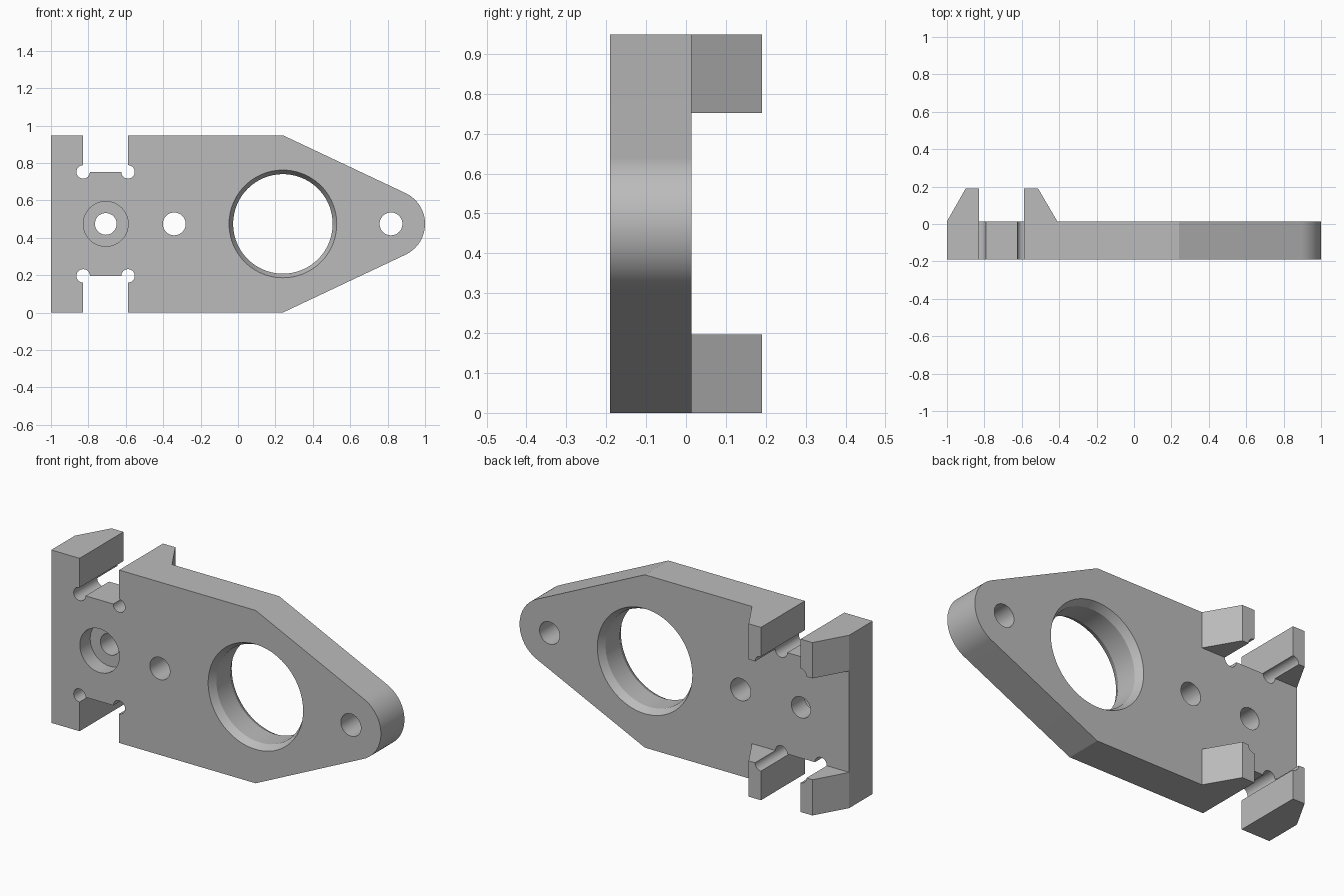
import bpy, bmesh, math

if "Cube" in bpy.data.objects:
    bpy.data.objects.remove(bpy.data.objects["Cube"], do_unlink=True)

FRONT, FACE, BACK = -0.19, 0.014, 0.19   # plate front, plate rear, lug rear
HEIGHT = 0.948
MID = HEIGHT / 2
SLOT_L, SLOT_R, SLOT_D = -0.828, -0.588, 0.196

grey = bpy.data.materials.new("plain grey")
grey.use_nodes = True
colour = (0.5, 0.5, 0.5, 1)
grey.diffuse_color = colour
grey.node_tree.nodes["Principled BSDF"].inputs["Base Color"].default_value = colour


def finish(name, bm):
    bmesh.ops.recalc_face_normals(bm, faces=bm.faces)
    mesh = bpy.data.meshes.new(name)
    bm.to_mesh(mesh)
    bm.free()
    mesh.materials.append(grey)
    ob = bpy.data.objects.new(name, mesh)
    bpy.context.collection.objects.link(ob)
    return ob


def prism(name, points, offset):
    """Extrude a closed outline of 3D points along an offset."""
    bm = bmesh.new()
    face = bm.faces.new([bm.verts.new(p) for p in points])
    out = bmesh.ops.extrude_face_region(bm, geom=[face])
    moved = [v for v in out["geom"] if isinstance(v, bmesh.types.BMVert)]
    bmesh.ops.translate(bm, verts=moved, vec=offset)
    return finish(name, bm)


def turned(name, x, z, profile, sides=48):
    """Solid of revolution about a y axis, from (radius, y) pairs."""
    bm = bmesh.new()
    rings = []
    for r, y in profile:
        angles = [math.tau * i / sides for i in range(sides)]
        rings.append([bm.verts.new((x + r * math.cos(a), y, z + r * math.sin(a)))
                      for a in angles])
    for a, b in zip(rings, rings[1:]):
        for i in range(sides):
            j = (i + 1) % sides
            bm.faces.new((a[i], a[j], b[j], b[i]))
    bm.faces.new(rings[0])
    bm.faces.new(rings[-1])
    return finish(name, bm)


def combine(target, tool, operation):
    mod = target.modifiers.new(tool.name, "BOOLEAN")
    mod.operation, mod.object, mod.solver = operation, tool, "EXACT"
    bpy.context.view_layer.objects.active = target
    bpy.ops.object.modifier_apply(modifier=mod.name)
    bpy.data.objects.remove(tool, do_unlink=True)


# Plate with tapered sides and a rounded nose
nose_x, nose_r, shoulder = 0.818, 0.182, 0.24
dx, dz = nose_x - shoulder, MID
tangent = math.acos(nose_r / math.hypot(dx, dz))
limit = math.atan2(dz, -dx) - tangent
outline = [(-1, HEIGHT), (-1, 0), (shoulder, 0)]
for i in range(33):
    a = -limit + 2 * limit * i / 32
    outline.append((nose_x + nose_r * math.cos(a), MID + nose_r * math.sin(a)))
outline.append((shoulder, HEIGHT))
bracket = prism("bracket_plate", [(x, FRONT, z) for x, z in outline],
                (0, FACE - FRONT, 0))

# Four sloped lugs behind the plate, beside the slots
root = FACE - 0.06
left_lug = [(-1, root), (-1, FACE), (-0.9, BACK), (-0.8, BACK), (-0.8, root)]
right_lug = [(-0.62, root), (-0.62, BACK), (-0.513, BACK), (-0.41, FACE), (-0.41, root)]
for base in (0, HEIGHT - SLOT_D):
    for shape in (left_lug, right_lug):
        lug = prism("lug", [(x, y, base) for x, y in shape], (0, 0, SLOT_D))
        combine(bracket, lug, "UNION")

# Top and bottom slots with round corner reliefs
through = (FRONT - 0.1, BACK + 0.1)
for low, high, floor in ((-0.1, SLOT_D, SLOT_D),
                         (HEIGHT - SLOT_D, HEIGHT + 0.1, HEIGHT - SLOT_D)):
    corners = [(SLOT_L, low), (SLOT_R, low), (SLOT_R, high), (SLOT_L, high)]
    slot = prism("slot_cutter", [(x, through[0], z) for x, z in corners],
                 (0, through[1] - through[0], 0))
    combine(bracket, slot, "DIFFERENCE")
    for x in (SLOT_L, SLOT_R):
        relief = turned("relief_cutter", x, floor, [(0.036, y) for y in through], 32)
        combine(bracket, relief, "DIFFERENCE")

# Small through holes
for x in (-0.341, nose_x):
    hole = turned("hole_cutter", x, MID, [(0.061, y) for y in through])
    combine(bracket, hole, "DIFFERENCE")

# Counterbored hole
step = FRONT + 0.09
bore = turned("counterbore_cutter", -0.707, MID,
              [(0.12, through[0]), (0.12, step), (0.058, step), (0.058, through[1])])
combine(bracket, bore, "DIFFERENCE")

# Large hole, chamfered on both faces
wide, narrow, depth = 0.288, 0.266, 0.04
ring = turned("large_hole_cutter", shoulder, MID,
              [(wide, through[0]), (wide, FRONT), (narrow, FRONT + depth),
               (narrow, FACE - depth), (wide, FACE), (wide, through[1])], 96)
combine(bracket, ring, "DIFFERENCE")

bpy.ops.object.select_all(action="DESELECT")
bracket.select_set(True)
bpy.context.view_layer.objects.active = bracket
bpy.ops.object.shade_smooth_by_angle(angle=math.radians(20))
